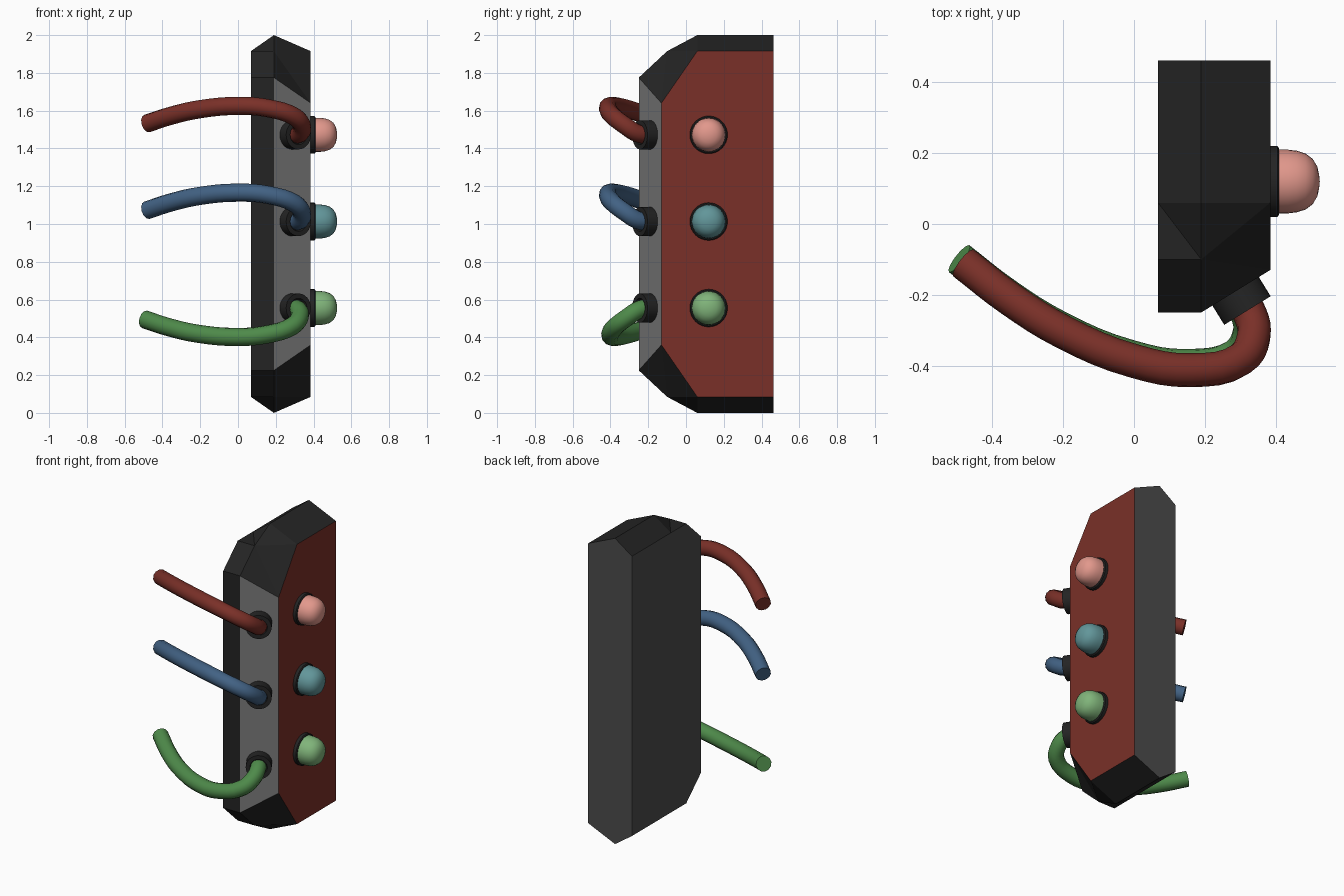
import bpy, bmesh, math
from mathutils import Vector

if "Cube" in bpy.data.objects:
    bpy.data.objects.remove(bpy.data.objects["Cube"])


def material(name, rgb):
    """Flat material from sRGB 0-255 values."""
    m = bpy.data.materials.new(name)
    lin = [((c / 255 + 0.055) / 1.055) ** 2.4 for c in rgb]
    m.diffuse_color = (*lin, 1)
    m.use_nodes = True
    m.node_tree.nodes["Principled BSDF"].inputs["Base Color"].default_value = m.diffuse_color
    return m


black = material("black", (36, 36, 36))
red = material("brick red", (122, 48, 40))
grey = material("mid grey", (122, 122, 122))
dark_grey = material("dark grey", (76, 76, 76))
blue = material("steel blue", (66, 98, 132))
green = material("leaf green", (78, 138, 74))
pink = material("salmon pink", (226, 152, 140))
teal = material("teal", (98, 150, 154))
light_green = material("light green", (128, 180, 122))


def add_object(name, bm, mats):
    bmesh.ops.recalc_face_normals(bm, faces=bm.faces)
    me = bpy.data.meshes.new(name)
    bm.to_mesh(me)
    bm.free()
    for m in mats:
        me.materials.append(m)
    ob = bpy.data.objects.new(name, me)
    bpy.context.collection.objects.link(ob)
    return ob


def smooth(ob, angle=35):
    bpy.ops.object.select_all(action='DESELECT')
    ob.select_set(True)
    bpy.context.view_layer.objects.active = ob
    bpy.ops.object.shade_smooth_by_angle(angle=math.radians(angle))


def lathe(name, profile, centre, axis, mat, steps=32):
    """Revolve (radius, height) points around an axis."""
    bm = bmesh.new()
    vs = [bm.verts.new((r, 0, h)) for r, h in profile]
    edges = [bm.edges.new(p) for p in zip(vs, vs[1:])]
    bmesh.ops.spin(bm, geom=vs + edges, cent=(0, 0, 0), axis=(0, 0, 1),
                   angle=math.tau, steps=steps)
    bmesh.ops.remove_doubles(bm, verts=bm.verts, dist=0.0005)
    ob = add_object(name, bm, [mat])
    ob.rotation_euler = Vector(axis).to_track_quat('Z', 'Y').to_euler()
    ob.location = centre
    smooth(ob)


# Body: upper half corners, mirrored about z = 1
top = [(.068, .462, 1.915), (.19, .462, 2), (.385, .462, 1.915),
       (.068, .06, 1.915), (.19, .06, 2), (.385, .06, 1.915),
       (.068, -.1, 1.915), (.19, -.1, 1.915),
       (.068, -.25, 1.775), (.19, -.25, 1.775), (.385, -.13, 1.64)]
n = len(top)
caps = [(0, 1, 4, 3), (1, 2, 5, 4), (3, 4, 7), (4, 5, 7), (3, 7, 6),
        (6, 7, 9, 8), (7, 5, 10), (7, 10, 9)]
walls = [([0, 3, 6, 8], 3), ([8, 9], 0), ([9, 10], 2), ([10, 5, 2], 1),
         ([2, 1, 0], 3)]
bm = bmesh.new()
verts = [bm.verts.new(p) for p in top]
verts += [bm.verts.new((x, y, 2 - z)) for x, y, z in top]
for f in caps:
    bm.faces.new([verts[i] for i in f])
    bm.faces.new([verts[i + n] for i in reversed(f)])
for run, mat_index in walls:
    loop = run + [i + n for i in reversed(run)]
    bm.faces.new([verts[i] for i in loop]).material_index = mat_index
add_object("body", bm, [black, red, grey, dark_grey])

# Centre line of a hose seen from above; it lies in a tilted plane
path = [(.29, -.195), (.33, -.26), (.338, -.32), (.30, -.383), (.16, -.413),
        (0, -.387), (-.2, -.305), (-.35, -.212), (-.482, -.11)]


def hose(name, z, direction, shift, mat, cap):
    cu = bpy.data.curves.new(name, 'CURVE')
    cu.dimensions = '3D'
    cu.bevel_depth = 0.048
    cu.bevel_resolution = 4
    cu.resolution_u = 4
    cu.use_fill_caps = True
    sp = cu.splines.new('BEZIER')
    sp.bezier_points.add(len(path) - 1)
    for bp, (x, y) in zip(sp.bezier_points, path):
        rise = -(.029 * (x - .323) + .1035 * (y + .244)) / .158
        bp.co = (x - shift, y + shift, z + direction * max(0, rise))
        bp.handle_left_type = bp.handle_right_type = 'AUTO'
    ob = bpy.data.objects.new(name, cu)
    bpy.context.collection.objects.link(ob)
    bpy.ops.object.select_all(action='DESELECT')
    ob.select_set(True)
    bpy.context.view_layer.objects.active = ob
    bpy.ops.object.convert(target='MESH')
    ob = bpy.context.view_layer.objects.active
    ob.data.materials.clear()
    ob.data.materials.append(mat)
    ob.data.materials.append(cap)
    for p in ob.data.polygons:
        p.material_index = 1 if len(p.vertices) > 4 else 0
    smooth(ob)


ring = [(0, -.01), (.1, -.01), (.1, .02), (.094, .025), (0, .025)]
dome = [(0, .02), (.09, .02), (.09, .05), (.087, .075), (.079, .1),
        (.064, .12), (.042, .133), (.02, .138), (0, .14)]
collar = [(0, -.01), (.077, -.01), (.077, .064), (.052, .064), (.046, .05), (0, .05)]

# Three rows: knob on the side panel, collar and hose on the slanted face
rows = [("upper", 1.472, 1, 0, pink, red, dark_grey),
        ("middle", 1.013, 1, 0, teal, blue, blue),
        ("lower", .555, -1, .012, light_green, green, green)]
for label, z, direction, shift, knob_mat, hose_mat, cap_mat in rows:
    lathe(label + "_knob_ring", ring, (.385, .12, z), (1, 0, 0), black)
    lathe(label + "_knob", dome, (.385, .12, z), (1, 0, 0), knob_mat)
    lathe(label + "_hose_collar", collar, (.287, -.19, z), (.524, -.852, 0), black)
    hose(label + "_hose", z, direction, shift, hose_mat, cap_mat)
